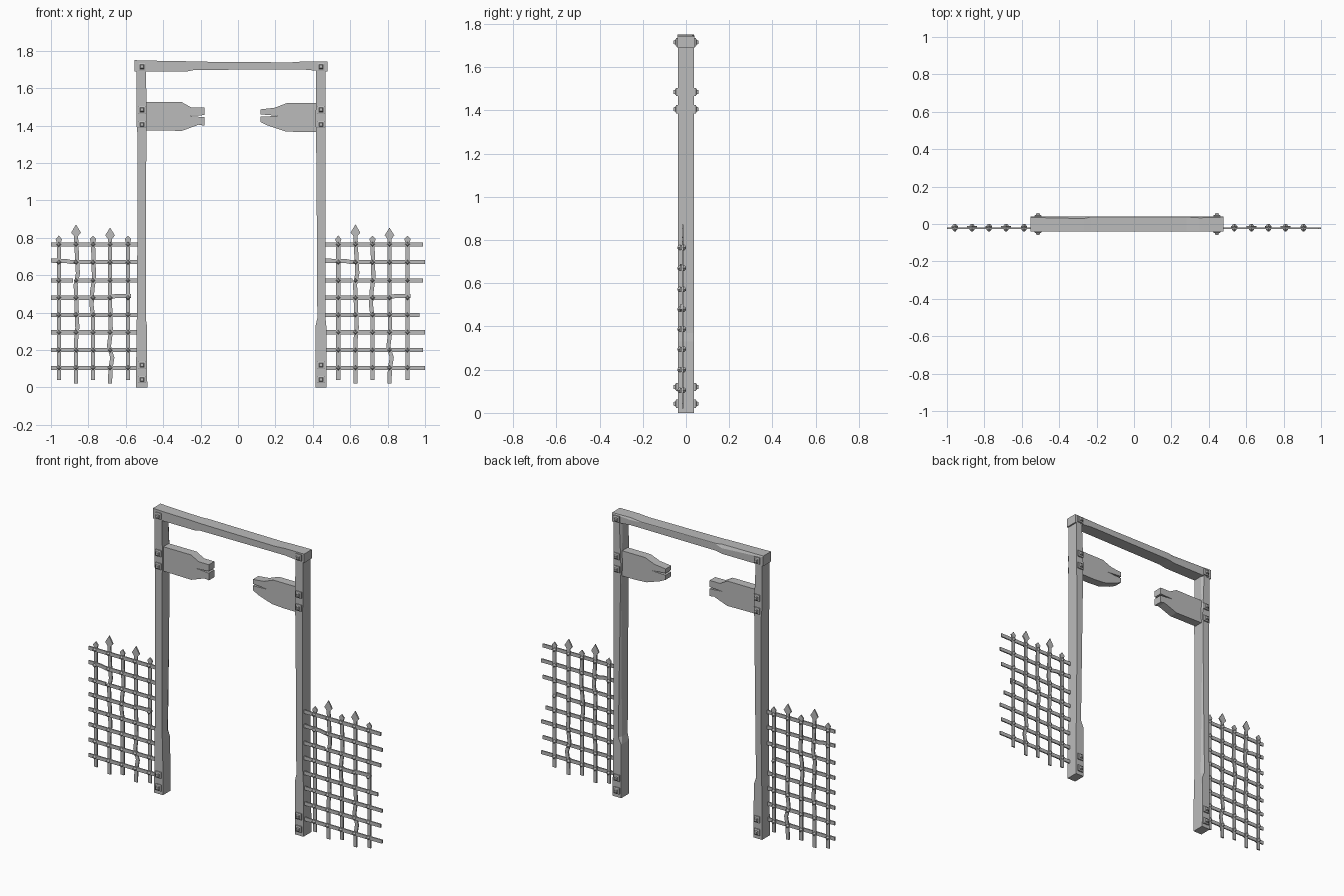
import bpy, bmesh, math
from mathutils import Vector

cube = bpy.data.objects.get("Cube")
if cube:
    bpy.data.objects.remove(cube, do_unlink=True)

grey = bpy.data.materials.new("weathered grey")
grey.use_nodes = True
grey.diffuse_color = (0.5, 0.5, 0.5, 1)
grey.node_tree.nodes["Principled BSDF"].inputs["Base Color"].default_value = (0.5, 0.5, 0.5, 1)


def finish(bm, name):
    bmesh.ops.recalc_face_normals(bm, faces=bm.faces)
    mesh = bpy.data.meshes.new(name)
    bm.to_mesh(mesh)
    bm.free()
    mesh.materials.append(grey)
    obj = bpy.data.objects.new(name, mesh)
    bpy.context.collection.objects.link(obj)
    return obj


def loft(bm, rings):
    """Skin matching rings of points and cap both ends."""
    rows = [[bm.verts.new(p) for p in ring] for ring in rings]
    n = len(rows[0])
    for a, b in zip(rows, rows[1:]):
        for i in range(n):
            bm.faces.new((a[i], a[(i + 1) % n], b[(i + 1) % n], b[i]))
    bm.faces.new(rows[0])
    bm.faces.new(rows[-1])


def worn_section(a0, a1, b0, b1, cut):
    """Rectangle with one worn corner at (a1, b1)."""
    return [(a0, b0), (a1, b0), (a1, b1 - cut), (a1 - cut * 0.5, b1), (a0, b1)]


def post(name, sections, flip):
    bm = bmesh.new()
    rings = []
    for z, x0, x1, cut in sections:
        pts = worn_section(-x1, -x0, -0.038, 0.038, cut) if flip else worn_section(x0, x1, -0.038, 0.038, cut)
        rings.append([(-x if flip else x, y, z) for x, y in pts])
    loft(bm, rings)
    return finish(bm, name)


# Worn timber posts, thicker at the foot
post("right_post", [(0, -0.545, -0.485, 0.004), (0.33, -0.543, -0.487, 0.004),
                    (0.37, -0.541, -0.493, 0.022), (0.8, -0.538, -0.492, 0.012),
                    (1.36, -0.538, -0.49, 0.004), (1.42, -0.544, -0.488, 0.004),
                    (1.7, -0.544, -0.492, 0.02)], False)
post("left_post", [(0, 0.415, 0.473, 0.004), (0.33, 0.415, 0.472, 0.004),
                   (0.37, 0.424, 0.468, 0.022), (0.8, 0.422, 0.467, 0.012),
                   (1.3, 0.418, 0.467, 0.004), (1.42, 0.415, 0.468, 0.004),
                   (1.7, 0.418, 0.468, 0.02)], True)

# Lintel beam
bm = bmesh.new()
beam = [(-0.553, 1.688, 1.75, 0.006), (-0.5, 1.69, 1.748, 0.01), (-0.27, 1.69, 1.744, 0.02),
        (-0.23, 1.698, 1.742, 0.003), (0.28, 1.7, 1.738, 0.003),
        (0.35, 1.7, 1.743, 0.012), (0.478, 1.688, 1.743, 0.005)]
loft(bm, [[(x, y, z) for y, z in worn_section(-0.039, 0.039, z0, z1, c)] for x, z0, z1, c in beam])
finish(bm, "lintel_beam")


# Broken boards with split ends
def board(name, outline):
    bm = bmesh.new()
    loft(bm, [[(x, y, z) for x, z in outline] for y in (-0.027, 0.027)])
    return finish(bm, name)


board("right_broken_board", [(-0.5, 1.525), (-0.3, 1.525), (-0.25, 1.497), (-0.18, 1.497),
                             (-0.18, 1.456), (-0.27, 1.452), (-0.18, 1.445), (-0.18, 1.4),
                             (-0.21, 1.405), (-0.3, 1.372), (-0.5, 1.375)])
board("left_broken_board", [(0.43, 1.52), (0.26, 1.52), (0.195, 1.495), (0.12, 1.487),
                            (0.12, 1.46), (0.22, 1.452), (0.12, 1.448), (0.12, 1.42),
                            (0.16, 1.4), (0.25, 1.37), (0.33, 1.365), (0.43, 1.365)])


# Square bolts on both faces of the posts
def square(x, y, z, r):
    return [(x - r, y, z - r), (x + r, y, z - r), (x + r, y, z + r), (x - r, y, z + r)]


bm = bmesh.new()
for x in (-0.513, 0.443):
    for z in (1.715, 1.485, 1.405, 0.12, 0.042):
        for s in (-1, 1):
            loft(bm, [square(x, s * y, z, r) for y, r in
                      ((0.034, 0.019), (0.046, 0.019), (0.049, 0.011), (0.058, 0.008))])
finish(bm, "post_bolts")

# Lattice fence panels
FENCE_Y = -0.019
HALF = 0.011
ROWS = [0.105, 0.2, 0.295, 0.388, 0.48, 0.572, 0.67, 0.765]
COLS = [0.0, 0.092, 0.183, 0.274, 0.37]


def strip(bm, path, y, across):
    """Flat bar following a path of (x, z) points."""
    off = Vector(across) * HALF
    rings = []
    for x, z in path:
        p = Vector((x, y, z))
        d = Vector((0, 0.004, 0))
        rings.append([p - off - d, p + off - d, p + off + d, p - off + d])
    loft(bm, rings)


def fence(name, x0, start, end):
    rails, pales, rivets = bmesh.new(), bmesh.new(), bmesh.new()
    ends = [end, end - 0.01, end, end - 0.03, min(end, x0 + 0.385), end - 0.01, end, end - 0.01]
    for i, z in enumerate(ROWS):
        path = [(start, z), (ends[i], z)]
        if i == 4:
            path = [(start, z), (x0 + 0.26, z), (x0 + 0.3, z + 0.008), (ends[i], z + 0.01)]
        if i == 6:
            path = [(start, z + 0.008), (x0 + 0.04, z + 0.006), (x0 + 0.07, z), (ends[i], z)]
        if i == 5:
            strip(rails, [(start, z), (x0 + 0.075, z)], FENCE_Y - 0.004, (0, 0, 1))
            path = [(x0 + 0.1, z), (ends[i], z)]
        strip(rails, path, FENCE_Y - 0.004, (0, 0, 1))
    bends = {1: [(0.25, 0), (0.32, 0.007), (0.4, 0.004), (0.55, -0.002), (0.61, 0.01), (0.68, 0.006)],
             2: [(0.38, 0), (0.44, -0.008), (0.52, -0.004), (0.58, 0.005)],
             3: [(0.1, 0.002), (0.16, 0.012), (0.22, -0.006), (0.3, 0.004), (0.45, 0)]}
    for i, c in enumerate(COLS):
        tall = i in (1, 3)
        x, bottom = x0 + c, 0.02 if tall else 0.04
        head = (0.81 if i == 1 else 0.795) if tall else 0.775
        tip = (0.872 if i == 1 else 0.855) if tall else 0.812
        wide = 0.026 if tall else 0.017
        path = [(x, bottom)] + [(x + dx, z) for z, dx in bends.get(i, [])] + [(x, head)]
        strip(pales, path, FENCE_Y + 0.004, (1, 0, 0))
        # Pointed head
        outline = [(x - HALF, head), (x + HALF, head), (x + wide, head + 0.018),
                   (x, tip), (x - wide, head + 0.018)]
        loft(pales, [[(px, FENCE_Y + 0.004 + d, pz) for px, pz in outline] for d in (-0.004, 0.004)])
        # Pyramid rivets at the crossings
        for z in ROWS:
            for s in (-1, 1):
                loft(rivets, [[(x + r * math.cos(k * math.pi / 2), FENCE_Y + s * d,
                                z + r * math.sin(k * math.pi / 2)) for k in range(4)]
                              for d, r in ((0.006, 0.013), (0.011, 0.013), (0.02, 0.005))])
    finish(rails, name + "_rails")
    finish(pales, name + "_pales")
    finish(rivets, name + "_rivets")


fence("right_fence", -0.958, -1.0, -0.5)
fence("left_fence", 0.536, 0.45, 1.0)
